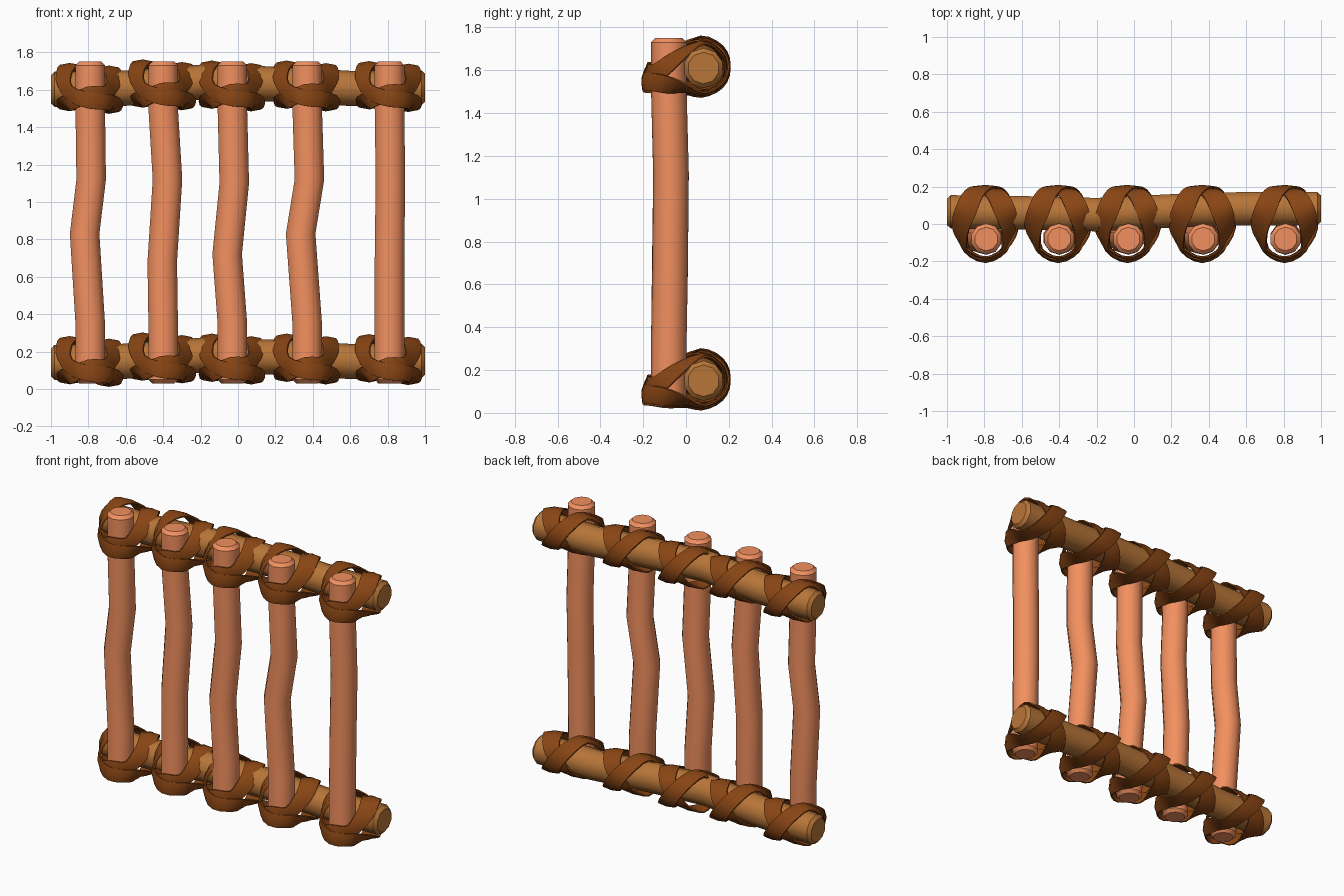
import bpy, bmesh, math
from mathutils import Vector

if "Cube" in bpy.data.objects:
    bpy.data.objects.remove(bpy.data.objects["Cube"])


def material(name, rgb):
    m = bpy.data.materials.new(name)
    m.diffuse_color = (*rgb, 1)
    m.use_nodes = True
    m.node_tree.nodes["Principled BSDF"].inputs["Base Color"].default_value = m.diffuse_color
    return m


RAIL = material("rail wood", (0.48, 0.18, 0.04))
POST = material("post wood", (0.89, 0.28, 0.115))
STRAP = material("leather", (0.25, 0.06, 0.007))


def finish(name, bm, mat, angle):
    bmesh.ops.recalc_face_normals(bm, faces=bm.faces)
    me = bpy.data.meshes.new(name)
    bm.to_mesh(me)
    bm.free()
    ob = bpy.data.objects.new(name, me)
    bpy.context.collection.objects.link(ob)
    me.materials.append(mat)
    bpy.ops.object.select_all(action='DESELECT')
    ob.select_set(True)
    bpy.context.view_layer.objects.active = ob
    bpy.ops.object.shade_smooth_by_angle(angle=math.radians(angle))
    return ob


def bridge(bm, rings, closed=False):
    n = len(rings[0])
    for i in range(len(rings) if closed else len(rings) - 1):
        a, b = rings[i], rings[(i + 1) % len(rings)]
        for j in range(n):
            k = (j + 1) % n
            bm.faces.new((a[j], a[k], b[k], b[j]))


def pole(name, pts, radius, u, v, mat, sides=10):
    """Crooked pole through pts, with chamfered ends; u, v span its section."""
    pts = [Vector(p) for p in pts]
    c = 0.02
    d0 = (pts[1] - pts[0]).normalized()
    d1 = (pts[-2] - pts[-1]).normalized()
    path = [pts[0], pts[0] + d0 * c] + pts[1:-1] + [pts[-1] + d1 * c, pts[-1]]
    bm = bmesh.new()
    rings = []
    for i, p in enumerate(path):
        r = radius - (c if i in (0, len(path) - 1) else 0)
        rings.append([bm.verts.new(p + r * (Vector(u) * math.cos(t) + Vector(v) * math.sin(t)))
                      for t in (math.tau * (k + 0.5) / sides for k in range(sides))])
    bridge(bm, rings)
    bm.faces.new(rings[0])
    bm.faces.new(rings[-1])
    return finish(name, bm, mat, 40)


def spline(vals, steps):
    """Closed Catmull-Rom curve through vals."""
    out, n = [], len(vals)
    for i in range(n):
        a, b, c, d = (vals[(i + k) % n] for k in (-1, 0, 1, 2))
        for s in range(steps):
            t = s / steps
            out.append(0.5 * (2 * b + (c - a) * t + (2 * a - 5 * b + 4 * c - d) * t * t
                              + (3 * b - a - 3 * c + d) * t ** 3))
    return out


# strap loop: position, outward normal, width
LOOP = [
    ((0, -0.195, -0.065), (0, -1, 0.1), 0.085),
    ((-0.105, -0.14, -0.025), (-0.8, -0.6, 0), 0.085),
    ((-0.135, -0.03, 0.065), (-0.5, -0.4, 0.7), 0.10),
    ((-0.105, 0.07, 0.122), (0, 0, 1), 0.115),
    ((-0.06, 0.163, 0.08), (0, 0.7, 0.7), 0.105),
    ((0, 0.195, 0), (0, 1, 0), 0.10),
    ((0.06, 0.163, -0.08), (0, 0.7, -0.7), 0.105),
    ((0.105, 0.07, -0.122), (0, 0, -1), 0.115),
    ((0.135, -0.03, -0.095), (0.5, -0.4, -0.7), 0.10),
    ((0.105, -0.14, -0.075), (0.8, -0.6, -0.1), 0.085),
]


def strap(name, x, z, side, inset):
    pos, nor = [], []
    for p, n, w in LOOP:
        n = Vector((n[0] * side, n[1], n[2])).normalized()
        pos.append(Vector((p[0] * side, p[1], p[2])) - n * inset)
        nor.append(n)
    if side < 0:                      # inner strap sits a little higher in front
        pos[0].z += 0.035
    P, N = spline(pos, 3), spline(nor, 3)
    W = spline([l[2] for l in LOOP], 3)
    bm = bmesh.new()
    rings = []
    for i, p in enumerate(P):
        t = (P[(i + 1) % len(P)] - P[i - 1]).normalized()
        n = (N[i] - t * N[i].dot(t)).normalized()
        b = t.cross(n) * W[i] / 2
        c = p + Vector((x, 0, z))
        # lens-like band section: thick middle, thin edges
        rings.append([bm.verts.new(c + q) for q in (
            -b - n * 0.004, -b + n * 0.004, n * 0.014, b + n * 0.004, b - n * 0.004, -n * 0.008)])
    bridge(bm, rings, True)
    return finish(name, bm, STRAP, 50)


# rails
for name, dz in (("bottom_rail", 0), ("top_rail", 1.46)):
    pole(name, [(x, y, z + dz) for x, y, z in (
        (-1, 0.065, 0.142), (-0.6, 0.06, 0.148), (-0.2, 0.05, 0.18),
        (0.2, 0.07, 0.17), (0.6, 0.082, 0.147), (1, 0.082, 0.15))],
        0.094, (0, 1, 0), (0, 0, 1), RAIL)

# posts: end x, then the x of the lower and upper bends with their heights
POSTS = [
    (-0.79, -0.82, 0.83, -0.785, 1.12),
    (-0.40, -0.405, 0.68, -0.377, 1.12),
    (-0.03, -0.058, 0.72, -0.02, 1.10),
    (0.37, 0.335, 0.83, 0.382, 1.12),
    (0.81, 0.81, 0.70, 0.815, 1.12),
]
JOINT_Z = (0.147, 0.166, 0.16, 0.16, 0.157)
for i, (x, xa, za, xb, zb) in enumerate(POSTS):
    pole(f"post_{i + 1}", [(x, -0.082, 0.03), (x, -0.08, 0.35), (xa, -0.074, za),
                           (xb, -0.07, zb), (x, -0.08, 1.5), (x, -0.08, 1.75)],
         0.083, (1, 0, 0), (0, 1, 0), POST)
    # crossed straps at both joints
    for label, dz in (("bottom", 0), ("top", 1.46)):
        z = JOINT_Z[i] + dz
        strap(f"{label}_outer_strap_{i + 1}", x - 0.005, z, 1, 0)
        strap(f"{label}_inner_strap_{i + 1}", x - 0.005, z, -1, 0.014)
